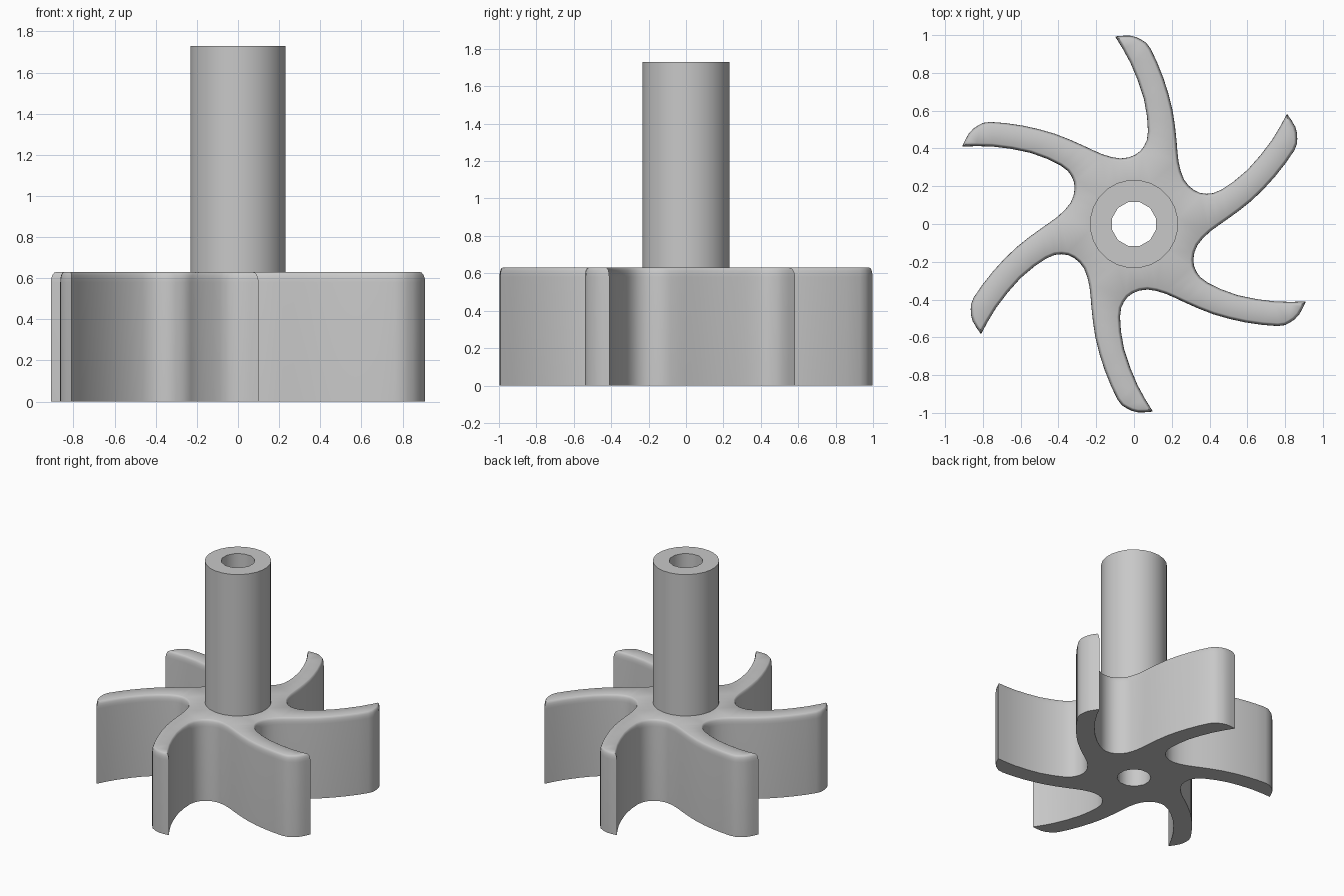
import bpy, bmesh, math
from mathutils import Vector, Matrix

cube = bpy.data.objects.get("Cube")
if cube:
    bpy.data.objects.remove(cube, do_unlink=True)

BLADES, DECK, TOP = 6, 0.63, 1.73
SHAFT_R, BORE_R = 0.234, 0.12
SHAFT_SIDES, BORE_SIDES = 24, 12

grey = bpy.data.materials.new("plain grey")
grey.use_nodes = True
grey.diffuse_color = (0.58, 0.58, 0.58, 1)
grey.node_tree.nodes["Principled BSDF"].inputs["Base Color"].default_value = grey.diffuse_color


def smooth_path(pts, steps=2):
    """Catmull-Rom curve through the points, without the last one."""
    ext = [pts[0] * 2 - pts[1]] + pts + [pts[-1] * 2 - pts[-2]]
    out = []
    for a, b, c, d in zip(ext, ext[1:], ext[2:], ext[3:]):
        for i in range(steps):
            t = i / steps
            out.append(0.5 * (2 * b + (c - a) * t + (2 * a - 5 * b + 4 * c - d) * t * t
                              + (3 * b - a - 3 * c + d) * t ** 3))
    return out


def inset(loop, dist):
    """Move a clockwise outline inward."""
    out = []
    for i, p in enumerate(loop):
        e1 = (p - loop[i - 1]).normalized()
        e2 = (loop[(i + 1) % len(loop)] - p).normalized()
        n1, n2 = Vector((e1.y, -e1.x)), Vector((e2.y, -e2.x))
        n = (n1 + n2).normalized()
        out.append(p + n * dist / max(n.dot(n1), 0.5))
    return out


def circle(radius, sides):
    return [Vector((radius * math.cos(a), radius * math.sin(a)))
            for a in ((i + 0.5) * math.tau / sides for i in range(sides))]


def add_ring(bm, loop, z):
    verts = [bm.verts.new((p.x, p.y, z)) for p in loop]
    edges = [bm.edges.new((v, verts[(i + 1) % len(verts)])) for i, v in enumerate(verts)]
    return verts, edges


def bridge(bm, a, b):
    n = len(a[0])
    for i in range(n):
        j = (i + 1) % n
        bm.faces.new((a[0][i], a[0][j], b[0][j], b[0][i]))


def cap(bm, outer, inner, z):
    """Flat face between an outline and a round hole, facing up or down."""
    made = bmesh.ops.triangle_fill(bm, use_beauty=True, edges=outer[1] + inner[1],
                                   normal=(0, 0, z))
    for f in made["geom"]:
        if isinstance(f, bmesh.types.BMFace):
            f.normal_update()
            if f.normal.z * z < 0:
                f.normal_flip()


def finish(bm, name):
    mesh = bpy.data.meshes.new(name)
    bm.to_mesh(mesh)
    bm.free()
    mesh.materials.append(grey)
    obj = bpy.data.objects.new(name, mesh)
    bpy.context.collection.objects.link(obj)
    bpy.ops.object.select_all(action="DESELECT")
    obj.select_set(True)
    bpy.context.view_layer.objects.active = obj
    bpy.ops.object.shade_smooth_by_angle(angle=math.radians(35))


# Outline from one blade tip, through the valley, to the next blade tip
span = [Vector(p) for p in (
    (-0.10, 0.993), (-0.02, 0.997), (0.04, 0.975), (0.087, 0.93), (0.156, 0.772),
    (0.204, 0.603), (0.225, 0.444), (0.236, 0.33), (0.265, 0.235), (0.32, 0.178),
    (0.385, 0.16), (0.463, 0.182), (0.6, 0.286), (0.73, 0.444), (0.81, 0.583))]
part = smooth_path(span)
outline = [Matrix.Rotation(-k * math.tau / BLADES, 2) @ p for k in range(BLADES) for p in part]

# Bladed wheel: straight walls with a rounded upper rim
bm = bmesh.new()
rings = [add_ring(bm, outline, 0)]
for k in range(5):
    a = k / 4 * math.pi / 2
    rings.append(add_ring(bm, inset(outline, 0.016 * (1 - math.cos(a))),
                          DECK - 0.05 * (1 - math.sin(a))))
for low, high in zip(rings, rings[1:]):
    bridge(bm, high, low)
for f in bm.faces:
    f.normal_update()
    # walls must face outward, which is to the left of a clockwise outline
    e = f.verts[1].co - f.verts[0].co
    if f.normal.dot(Vector((-e.y, e.x, 0))) < 0:
        f.normal_flip()
cap(bm, rings[-1], add_ring(bm, circle(SHAFT_R, SHAFT_SIDES), DECK), 1)
cap(bm, rings[0], add_ring(bm, circle(BORE_R, BORE_SIDES), 0), -1)
finish(bm, "bladed_wheel")

# Hollow shaft, with its bore running down through the wheel
bm = bmesh.new()
shaft_low = add_ring(bm, circle(SHAFT_R, SHAFT_SIDES), DECK)
shaft_top = add_ring(bm, circle(SHAFT_R, SHAFT_SIDES), TOP)
bore_low = add_ring(bm, circle(BORE_R, BORE_SIDES), 0)
bore_top = add_ring(bm, circle(BORE_R, BORE_SIDES), TOP)
bridge(bm, shaft_low, shaft_top)
bridge(bm, bore_top, bore_low)
cap(bm, shaft_top, bore_top, 1)
finish(bm, "hollow_shaft")
